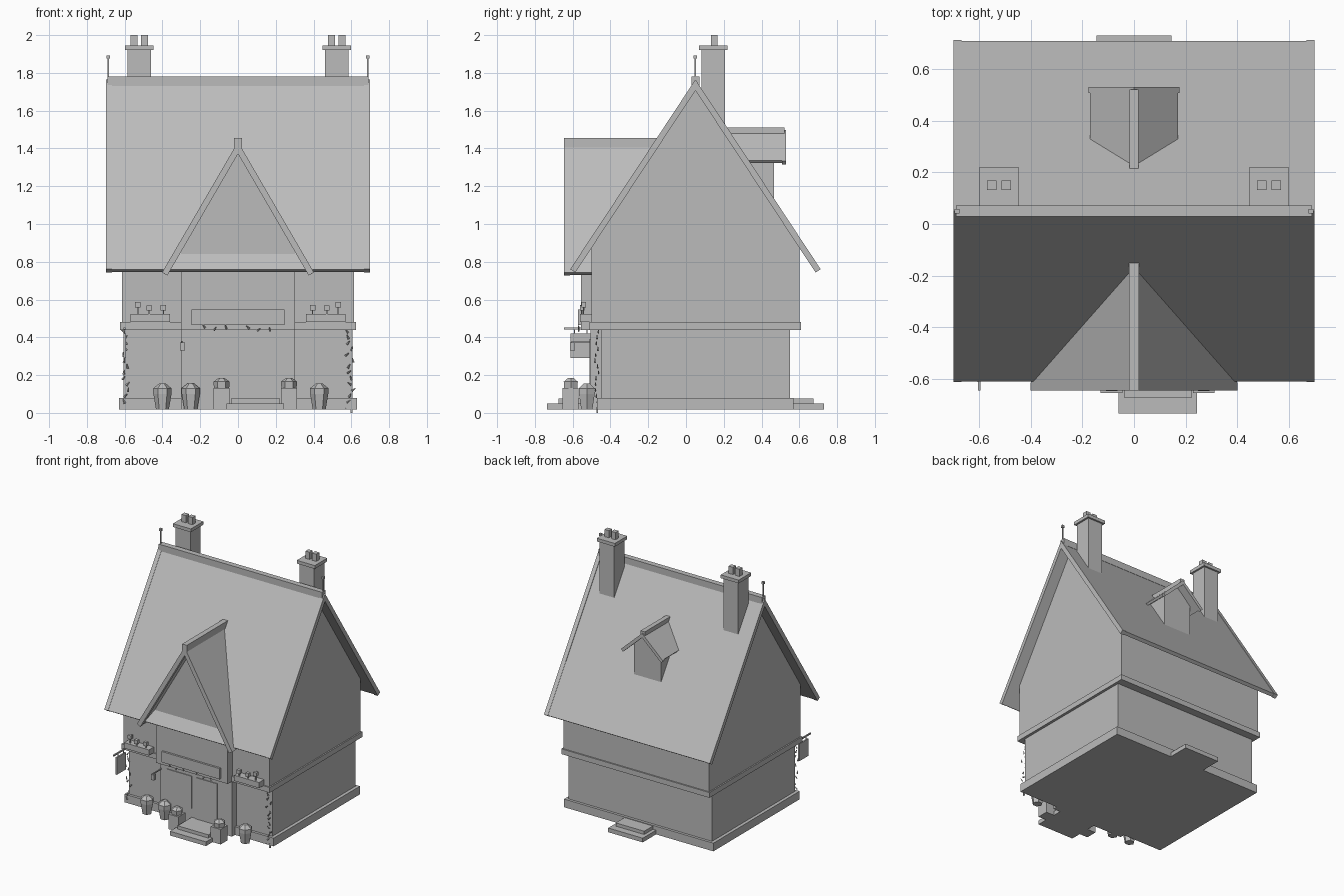
import bpy, bmesh, math, random
from mathutils import Vector, Matrix

if "Cube" in bpy.data.objects:
    bpy.data.objects.remove(bpy.data.objects["Cube"])

random.seed(4)
grey = bpy.data.materials.new("plain grey")
grey.diffuse_color = (0.5, 0.5, 0.5, 1)
grey.use_nodes = True
grey.node_tree.nodes["Principled BSDF"].inputs["Base Color"].default_value = grey.diffuse_color


def finish(name, bm):
    bmesh.ops.recalc_face_normals(bm, faces=bm.faces)
    me = bpy.data.meshes.new(name)
    bm.to_mesh(me)
    bm.free()
    me.materials.append(grey)
    ob = bpy.data.objects.new(name, me)
    bpy.context.collection.objects.link(ob)
    return ob


def box(name, x0, x1, y0, y1, z0, z1):
    bm = bmesh.new()
    m = Matrix.Translation(((x0 + x1) / 2, (y0 + y1) / 2, (z0 + z1) / 2))
    m = m @ Matrix.Diagonal((x1 - x0, y1 - y0, z1 - z0, 1))
    bmesh.ops.create_cube(bm, size=1, matrix=m)
    return finish(name, bm)


def prism(name, pts, axis, lo, hi):
    """Extrude a (u, z) profile along x or y."""
    bm = bmesh.new()
    co = lambda u, z, t: (t, u, z) if axis == "x" else (u, t, z)
    f = bm.faces.new([bm.verts.new(co(u, z, lo)) for u, z in pts])
    ext = bmesh.ops.extrude_face_region(bm, geom=[f])
    step = Vector((hi - lo, 0, 0) if axis == "x" else (0, hi - lo, 0))
    bmesh.ops.translate(bm, vec=step, verts=[v for v in ext["geom"] if isinstance(v, bmesh.types.BMVert)])
    return finish(name, bm)


def chevron(c, half, top, slope, t):
    """Roof section: two slabs of thickness t with square-cut eaves."""
    k = math.hypot(1, slope)
    eave = top - half * slope
    ix, iz = half - t * slope / k, eave - t / k
    inner = top - t * k
    return [(c - half, eave), (c, top), (c + half, eave), (c + ix, iz), (c, inner), (c - ix, iz)]


def lathe(name, x, y, rings, sides=6):
    """Low-poly turned shape from (radius, z) rings."""
    bm = bmesh.new()
    loops = [[bm.verts.new((x + r * math.cos(2 * math.pi * i / sides),
                            y + r * math.sin(2 * math.pi * i / sides), z)) for i in range(sides)]
             for r, z in rings]
    for a, b in zip(loops, loops[1:]):
        for i in range(sides):
            j = (i + 1) % sides
            bm.faces.new((a[i], a[j], b[j], b[i]))
    bm.faces.new(loops[0])
    bm.faces.new(loops[-1])
    return finish(name, bm)


# Walls
box("plinth", -0.63, 0.63, -0.47, 0.57, 0.018, 0.08)
box("ground_floor", -0.605, 0.605, -0.45, 0.55, 0.07, 0.45)
box("floor_band", -0.625, 0.625, -0.51, 0.61, 0.44, 0.48)
prism("upper_floor", [(-0.5, 0.46), (0.6, 0.46), (0.6, 0.885), (0.05, 1.72), (-0.5, 0.885)], "x", -0.615, 0.615)

# Main roof with bargeboards, ridge and finials
prism("main_roof", chevron(0.05, 0.66, 1.76, 1.515, 0.026), "x", -0.69, 0.69)
for s in (-1, 1):
    prism("bargeboard", chevron(0.05, 0.663, 1.765, 1.515, 0.032), "x", *sorted((s * 0.668, s * 0.70)))
    box("finial_pole", s * 0.686 - 0.004, s * 0.686 + 0.004, 0.046, 0.054, 1.74, 1.88)
    box("finial_knob", s * 0.686 - 0.009, s * 0.686 + 0.009, 0.041, 0.059, 1.875, 1.893)
box("main_ridge", -0.69, 0.69, 0.03, 0.072, 1.73, 1.78)

# Front bay and its gable roof
box("bay_lower", -0.303, 0.303, -0.505, -0.4, 0.018, 0.45)
prism("bay_upper", [(-0.303, 0.44), (0.303, 0.44), (0.303, 0.87), (0, 1.39), (-0.303, 0.87)], "y", -0.557, -0.2)
prism("bay_roof", chevron(0, 0.40, 1.43, 1.72, 0.026), "y", -0.63, -0.16)
prism("bay_bargeboard", chevron(0, 0.402, 1.435, 1.72, 0.032), "y", -0.645, -0.615)
box("bay_ridge", -0.02, 0.02, -0.645, -0.15, 1.405, 1.455)

# Shop front
box("door", 0.0, 0.18, -0.511, -0.5, 0.07, 0.39)
box("shop_window", -0.245, -0.035, -0.511, -0.5, 0.145, 0.39)
box("shop_board", -0.245, 0.245, -0.572, -0.5, 0.465, 0.547)

# Steps
box("front_step_low", -0.06, 0.244, -0.735, -0.46, 0.018, 0.05)
box("front_step_high", -0.037, 0.222, -0.675, -0.46, 0.05, 0.075)
box("back_step_low", -0.146, 0.146, 0.55, 0.73, 0.018, 0.05)
box("back_step_high", -0.12, 0.12, 0.55, 0.675, 0.05, 0.075)

# Chimneys
for s in (-1, 1):
    cx = s * 0.523
    box("chimney", cx - 0.062, cx + 0.062, 0.083, 0.207, 1.4, 1.925)
    box("chimney_cap", cx - 0.076, cx + 0.076, 0.07, 0.22, 1.92, 1.945)
    for d in (-0.028, 0.028):
        box("chimney_pot", cx + d - 0.018, cx + d + 0.018, 0.132, 0.168, 1.94, 2.0)

# Back dormer
prism("dormer_wall", [(-0.115, 1.05), (0.115, 1.05), (0.115, 1.36), (0, 1.475), (-0.115, 1.36)], "y", 0.15, 0.465)
prism("dormer_roof", chevron(0, 0.17, 1.495, 0.93, 0.018), "y", 0.2, 0.515)
prism("dormer_bargeboard", chevron(0, 0.177, 1.497, 0.93, 0.024), "y", 0.508, 0.53)
box("dormer_ridge", -0.018, 0.018, 0.2, 0.522, 1.477, 1.51)

# Hanging sign and lantern
box("sign_board", -0.606, -0.594, -0.612, -0.503, 0.29, 0.42)
box("sign_bracket", -0.605, -0.595, -0.645, -0.48, 0.442, 0.452)
for y in (-0.59, -0.525):
    box("sign_hanger", -0.602, -0.598, y - 0.003, y + 0.003, 0.415, 0.445)
box("lantern", -0.307, -0.28, -0.613, -0.588, 0.33, 0.372)
box("lantern_arm", -0.298, -0.290, -0.605, -0.49, 0.372, 0.380)

# Window boxes with flowers
for s in (-1, 1):
    box("window_box", *sorted((s * 0.36, s * 0.57)), -0.56, -0.5, 0.48, 0.523)
    for x, z in ((0.395, 0.557), (0.47, 0.555), (0.53, 0.572)):
        x *= s
        y = -0.54 + random.uniform(-0.012, 0.012)
        box("flower", x - 0.014, x + 0.014, y - 0.012, y + 0.012, z - 0.014, z + 0.014)
        box("flower_stem", x - 0.003, x + 0.003, y - 0.003, y + 0.003, 0.52, z)

# Tapered pots and crates with clipped plants
for x in (-0.40, -0.25, 0.43):
    lathe("pot", x, -0.525, [(0.034, 0.018), (0.048, 0.1)])
    lathe("pot_plant", x, -0.525, [(0.049, 0.1), (0.049, 0.13), (0.018, 0.155)])
for x in (-0.087, 0.27):
    box("crate", x - 0.042, x + 0.042, -0.655, -0.57, 0.018, 0.132)
    lathe("crate_plant", x, -0.61, [(0.04, 0.13), (0.043, 0.165), (0.016, 0.185)])


# Ivy leaves
def leaves(name, spots, size):
    bm = bmesh.new()
    for p in spots:
        m = Matrix.Translation(p) @ Matrix.Rotation(random.uniform(-1, 1), 4, "Y")
        m = m @ Matrix.Diagonal((0.55 * size, 0.4 * size, size, 1))
        bmesh.ops.create_cone(bm, cap_ends=True, segments=4, radius1=0.5, radius2=0.15, depth=1, matrix=m)
    finish(name, bm)


for s in (-1, 1):
    leaves("corner_ivy", [(s * random.uniform(0.575, 0.612), random.uniform(-0.485, -0.455), 0.03 + 0.031 * i)
                          for i in range(14)], 0.024)
leaves("lintel_ivy", [(-0.18 + 0.058 * i, -0.568, 0.455 + random.uniform(-0.015, 0.025)) for i in range(7)], 0.022)
box("ivy_root", 0.595, 0.605, -0.475, -0.465, 0.0, 0.03)
